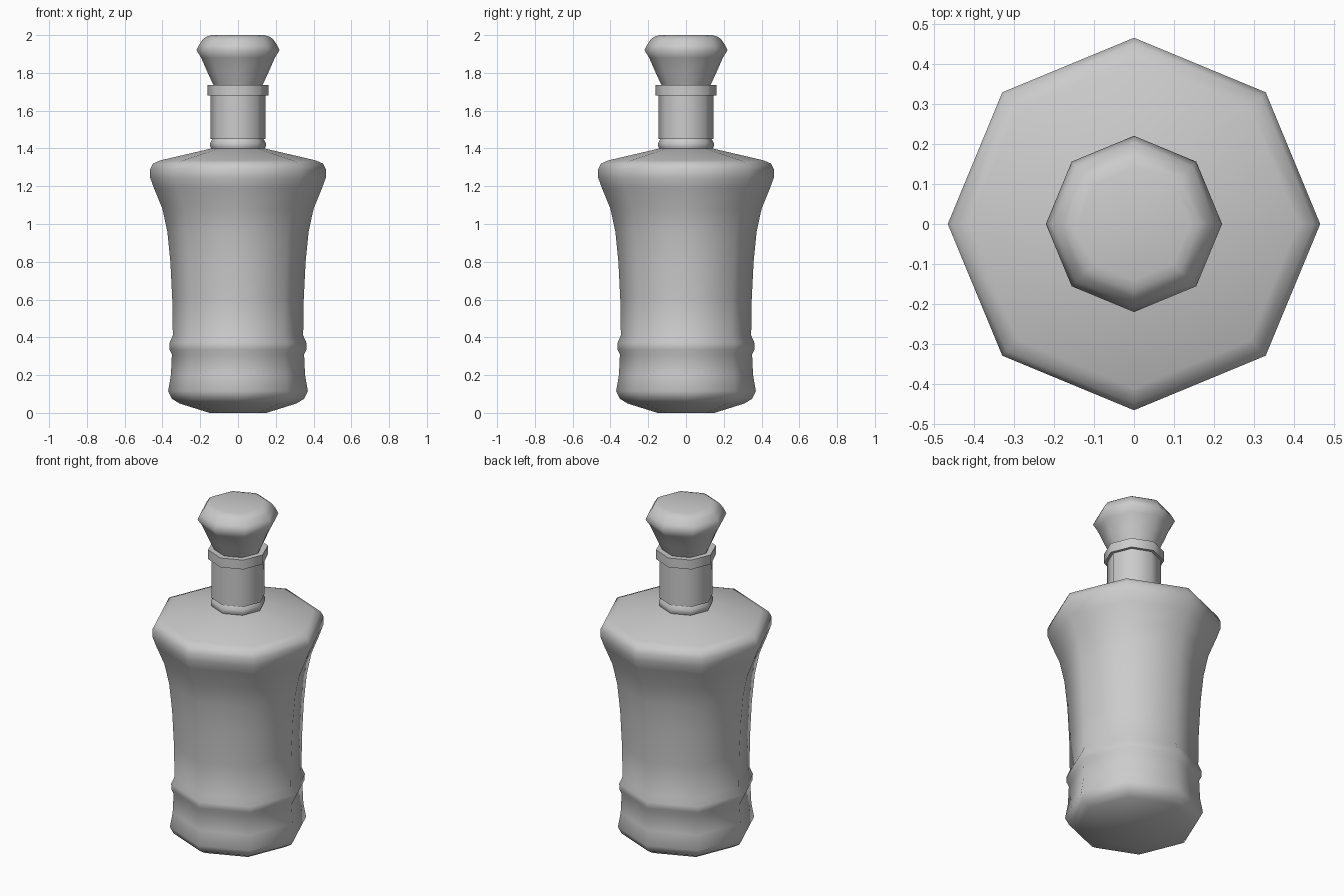
import bpy, bmesh, math

if "Cube" in bpy.data.objects:
    bpy.data.objects.remove(bpy.data.objects["Cube"])

SIDES = 8

def lathe(name, profile, smooth_angle=60):
    """Spin an (r, z) profile into an eight-sided solid with capped ends."""
    bm = bmesh.new()
    rings = []
    for r, z in profile:
        rings.append([bm.verts.new((r * math.cos(2 * math.pi * i / SIDES),
                                    r * math.sin(2 * math.pi * i / SIDES), z))
                      for i in range(SIDES)])
    for a, b in zip(rings, rings[1:]):
        for i in range(SIDES):
            j = (i + 1) % SIDES
            bm.faces.new((a[i], a[j], b[j], b[i]))
    bm.faces.new(rings[0][::-1])
    bm.faces.new(rings[-1])
    mesh = bpy.data.meshes.new(name)
    bm.to_mesh(mesh)
    bm.free()
    obj = bpy.data.objects.new(name, mesh)
    bpy.context.collection.objects.link(obj)
    bpy.ops.object.select_all(action='DESELECT')
    obj.select_set(True)
    bpy.context.view_layer.objects.active = obj
    bpy.ops.object.shade_smooth_by_angle(angle=math.radians(smooth_angle))
    return obj

# Bottle body: chamfered base, raised band, flared sides and shoulder
lathe("bottle_body", [
    (0.15, 0.0), (0.31, 0.05), (0.35, 0.075), (0.37, 0.115), (0.355, 0.20),
    (0.35, 0.31), (0.362, 0.335), (0.363, 0.37), (0.345, 0.41), (0.348, 0.60),
    (0.358, 0.80), (0.374, 0.96), (0.40, 1.08), (0.445, 1.19), (0.465, 1.245),
    (0.465, 1.29), (0.45, 1.32), (0.41, 1.337), (0.14, 1.40)])

# Small collar where the neck meets the shoulder
lathe("neck_collar", [(0.14, 1.395), (0.147, 1.41), (0.147, 1.43), (0.135, 1.45)])

# Straight neck
lathe("neck", [(0.145, 1.45), (0.145, 1.685)])

# Lip ring at the mouth
lathe("lip_ring", [(0.162, 1.68), (0.162, 1.735)])

# Flared stopper
lathe("stopper", [
    (0.13, 1.735), (0.16, 1.80), (0.195, 1.88), (0.22, 1.92),
    (0.205, 1.95), (0.185, 1.98), (0.165, 1.993), (0.14, 2.0)])
